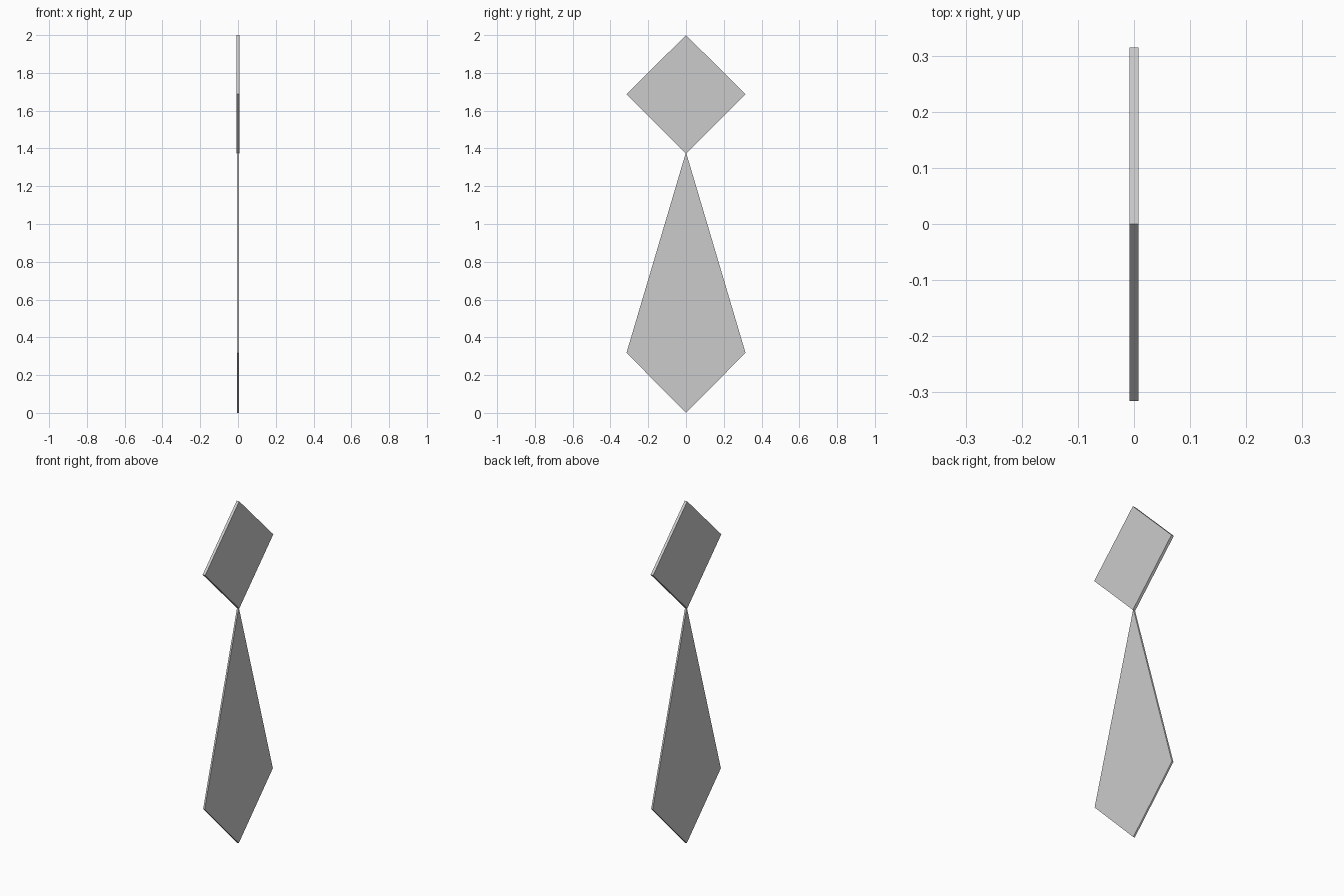
import bpy, bmesh
from mathutils import Vector

if "Cube" in bpy.data.objects:
    bpy.data.objects.remove(bpy.data.objects["Cube"])


def plate(name, half_width, bottom, side, top, thickness):
    """Flat four-sided plate in the YZ plane, extruded along X."""
    bm = bmesh.new()
    outline = [(0, bottom), (half_width, side), (0, top), (-half_width, side)]
    face = bm.faces.new([bm.verts.new((-thickness / 2, y, z)) for y, z in outline])
    ext = bmesh.ops.extrude_face_region(bm, geom=[face])
    moved = [g for g in ext["geom"] if isinstance(g, bmesh.types.BMVert)]
    bmesh.ops.translate(bm, verts=moved, vec=Vector((thickness, 0, 0)))
    bmesh.ops.recalc_face_normals(bm, faces=bm.faces)
    mesh = bpy.data.meshes.new(name)
    bm.to_mesh(mesh)
    bm.free()
    obj = bpy.data.objects.new(name, mesh)
    bpy.context.collection.objects.link(obj)
    return obj


# Upper diamond
plate("upper_diamond", 0.315, 1.373, 1.687, 2.0, 0.016)
# Long kite hanging from it
plate("lower_kite", 0.315, 0.0, 0.318, 1.38, 0.010)
